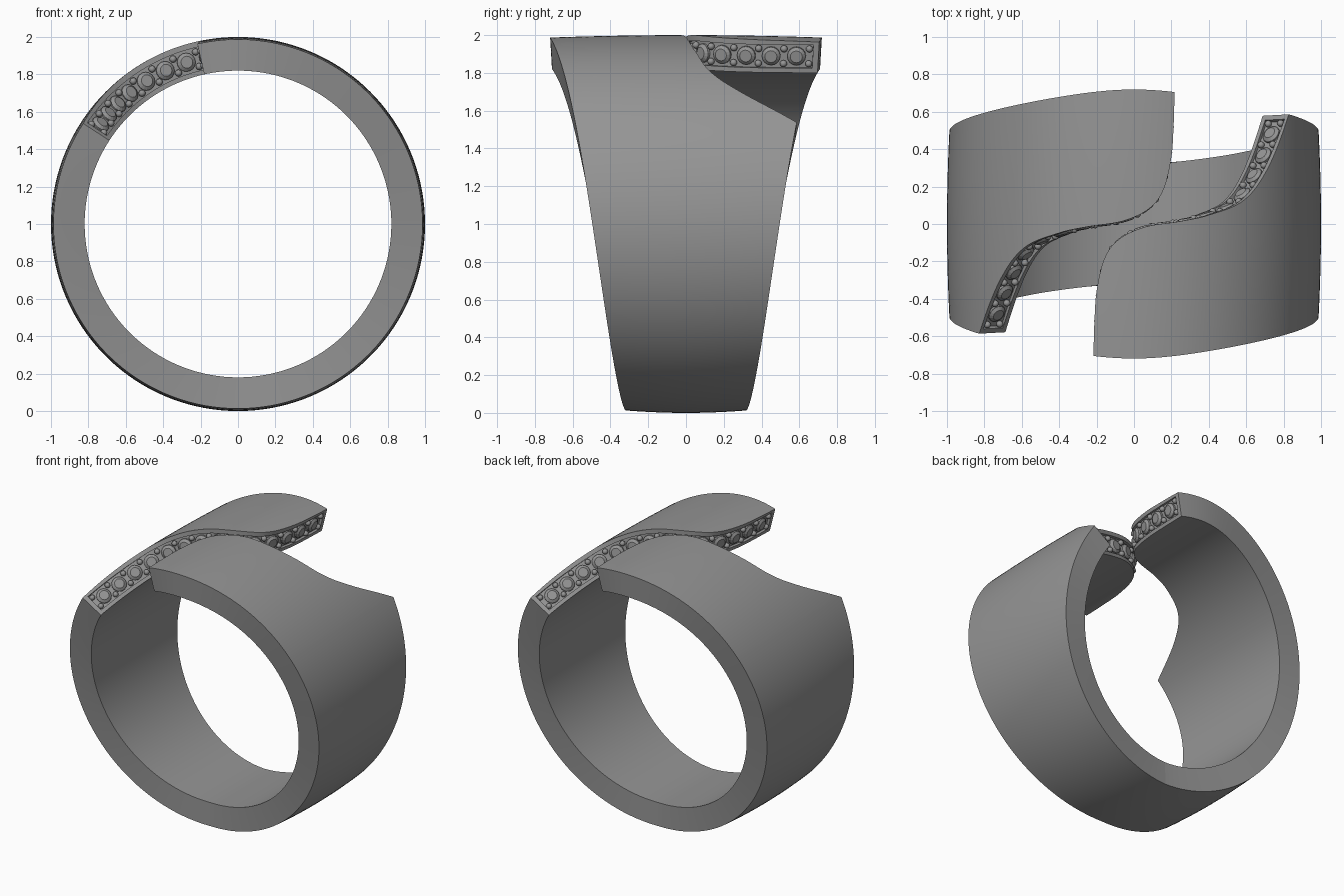
import bpy, bmesh, math
from mathutils import Vector, Matrix

cube = bpy.data.objects.get("Cube")
if cube:
    bpy.data.objects.remove(cube)

R_OUT, R_IN, LIP_OUT, LIP_IN, DEPTH = 1.0, 0.82, 0.97, 0.845, 0.02
HALF_TURN = Matrix.Rotation(math.pi, 4, 'Z')


def material(name, value):
    m = bpy.data.materials.new(name)
    m.use_nodes = True
    m.diffuse_color = (value, value, value, 1)
    m.node_tree.nodes["Principled BSDF"].inputs["Base Color"].default_value = (value, value, value, 1)
    return m


metal = material("grey_metal", 0.3)


def half_width(a):
    # Band is widest at the top and tapers to the bottom
    soft = lambda t: math.sqrt(t * t + 0.09) - 0.3
    return 0.32 + 0.4 * max(0, 1 - soft(a) / soft(math.pi)) ** 1.35


def place(a, y, r):
    # Angle from the top, position across the band and radius to a point
    return Vector((r * math.sin(a), y * (1 - 0.08 * (R_OUT - r)), 1 + r * math.cos(a)))


def crown(a, y):
    return R_OUT - 0.013 * (y / half_width(a)) ** 2


# S-shaped cut line: angle in degrees, position across the band
CUT = [(-12.7, -.71), (-12.3, -.52), (-11.5, -.35), (-9, -.18), (-4.5, -.08), (3.5, -.015),
       (14.5, .015), (24, .05), (36, .127), (45.5, .29), (57, .585)]
pts = [Vector((math.radians(a), y)) for a, y in CUT]
pts[0].y = -half_width(pts[0].x)
pts[-1].y = half_width(pts[-1].x)


def catmull(points, steps=24):
    ext = [2 * points[0] - points[1]] + points + [2 * points[-1] - points[-2]]
    out = []
    for p, q, r, s in zip(ext, ext[1:], ext[2:], ext[3:]):
        for i in range(steps):
            t = i / steps
            out.append(0.5 * (2 * q + (r - p) * t + (2 * p - 5 * q + 4 * r - s) * t * t
                              + (3 * q - p - 3 * r + s) * t ** 3))
    return out + [points[-1]]


line = catmull(pts)
lengths = [0.0]
for p, q in zip(line, line[1:]):
    lengths.append(lengths[-1] + (q - p).length)
TOTAL = lengths[-1]


def along(dist):
    # Point on the cut line and the direction into the metal
    i = max(k for k in range(len(line) - 1) if lengths[k] <= dist or k == 0)
    t = (dist - lengths[i]) / (lengths[i + 1] - lengths[i])
    p = line[i].lerp(line[i + 1], t)
    d = (line[min(i + 2, len(line) - 1)] - line[max(i - 1, 0)]).normalized()
    return p, Vector((d.y, -d.x))


def section(a, y, inward, depth):
    # Closed loop of points: outer face, channelled wall, inner face
    n, low = 10, -half_width(a)
    ys = [low + (y - low) * k / n for k in range(n + 1)]
    loop = [place(a, v, crown(a, v)) for v in ys]
    for r, d in ((LIP_OUT, 0), (LIP_OUT, depth), (LIP_IN, depth), (LIP_IN, 0)):
        loop.append(place(a + inward.x * d, y + inward.y * d, r))
    return loop + [place(a, v, R_IN) for v in reversed(ys)]


def finish(name, bm, angle=None):
    bmesh.ops.recalc_face_normals(bm, faces=bm.faces)
    mesh = bpy.data.meshes.new(name)
    bm.to_mesh(mesh)
    bm.free()
    mesh.materials.append(metal)
    ob = bpy.data.objects.new(name, mesh)
    bpy.context.collection.objects.link(ob)
    if angle:
        bpy.ops.object.select_all(action='DESELECT')
        ob.select_set(True)
        bpy.context.view_layer.objects.active = ob
        bpy.ops.object.shade_smooth_by_angle(angle=math.radians(angle))
    return ob


def double(bm):
    # Second half is the first turned about the vertical axis
    copy = bmesh.ops.duplicate(bm, geom=bm.verts[:] + bm.edges[:] + bm.faces[:])
    verts = [g for g in copy["geom"] if isinstance(g, bmesh.types.BMVert)]
    bmesh.ops.transform(bm, matrix=HALF_TURN, verts=verts)


# Band: loft of sections along the cut, then round to the bottom
MARGIN, ROWS = 0.03, 90
stops = [(0, 0), (MARGIN, 0)]
stops += [(MARGIN + 0.001 + (TOTAL - 2 * MARGIN - 0.002) * k / ROWS, DEPTH) for k in range(ROWS + 1)]
stops += [(TOTAL - MARGIN, 0), (TOTAL, 0)]
rows = []
for dist, depth in stops:
    p, inward = along(dist)
    rows.append(section(p.x, p.y, inward, depth))
start, BACK = pts[-1].x, 48
for k in range(1, BACK + 1):
    a = start + (math.pi - start) * k / BACK
    rows.append(section(a, half_width(a), Vector((0, -1)), 0))

bm = bmesh.new()
grid = [[bm.verts.new(co) for co in row] for row in rows]
for r0, r1 in zip(grid, grid[1:]):
    for j in range(len(r0)):
        k = (j + 1) % len(r0)
        bm.faces.new((r0[j], r0[k], r1[k], r1[j]))
double(bm)
bmesh.ops.remove_doubles(bm, verts=bm.verts, dist=0.0002)
finish("ring_band", bm, 30)


def seat(dist, r, lift):
    # Matrix on the channel floor, z pointing out of the wall
    p, inward = along(dist)
    d = DEPTH - lift
    co = place(p.x + inward.x * d, p.y + inward.y * d, r)
    out = -(Vector((math.cos(p.x), 0, -math.sin(p.x))) * inward.x + Vector((0, inward.y, 0)))
    return Matrix.Translation(co) @ out.to_track_quat('Z', 'Y').to_matrix().to_4x4()


# Row of round cut stones with a pair of beads in each gap
stones, beads = bmesh.new(), bmesh.new()
COUNT = 14
pitch = (TOTAL - 2 * MARGIN - 0.04) / COUNT
mid = (LIP_OUT + LIP_IN) / 2
for i in range(COUNT + 1):
    gap = MARGIN + 0.02 + pitch * i
    for r in (mid - 0.04, mid + 0.04):
        bmesh.ops.create_icosphere(beads, subdivisions=2, radius=0.019, matrix=seat(gap, r, 0.012))
    if i < COUNT:
        spot = gap + pitch / 2
        for r1, r2, h, z in ((.05, .05, .012, .006), (.05, .032, .014, .019)):
            bmesh.ops.create_cone(stones, cap_ends=True, segments=16, radius1=r1, radius2=r2,
                                  depth=h, matrix=seat(spot, mid, z))
double(stones)
double(beads)
finish("channel_stones", stones)
finish("channel_beads", beads, 60)
